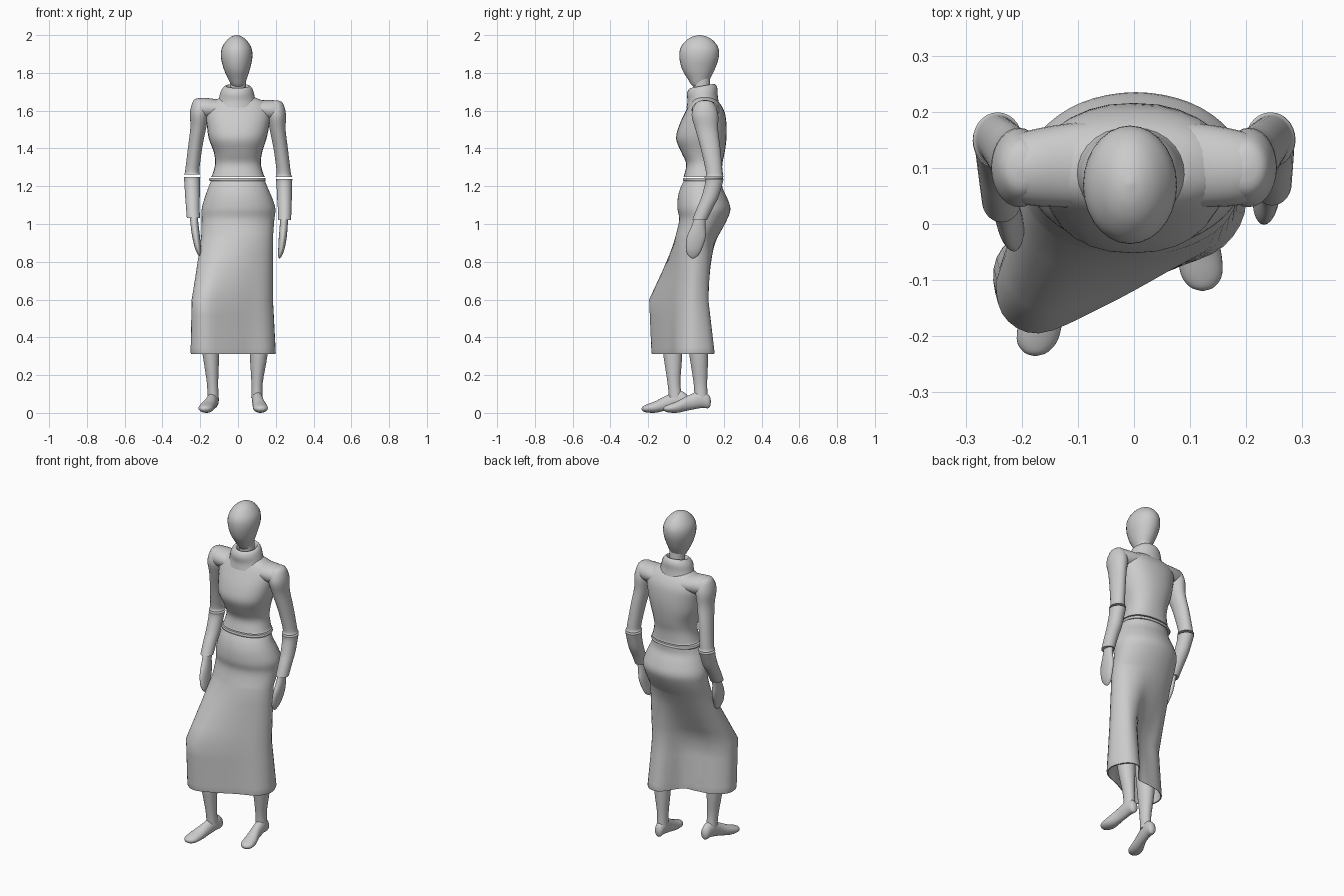
import bpy, bmesh, math
from mathutils import Vector


def catmull(p, closed=False, steps=4):
    """Smooth a list of vectors by passing a curve through them."""
    n, out = len(p), []
    get = (lambda i: p[i % n]) if closed else (lambda i: p[max(0, min(n - 1, i))])
    for i in range(n if closed else n - 1):
        a, b, c, d = (get(i + k) for k in (-1, 0, 1, 2))
        for s in range(steps):
            t = s / steps
            out.append(0.5 * (2 * b + (c - a) * t + (2 * a - 5 * b + 4 * c - d) * t * t
                              + (3 * b - a - 3 * c + d) * t ** 3))
    if not closed:
        out.append(p[-1])
    return out


def skin(name, loops, angle=50, cap_end=True):
    """Bridge loops of points into one smooth shaded object."""
    bm = bmesh.new()
    vs = [[bm.verts.new(c) for c in lp] for lp in loops]
    n = len(vs[0])
    for a, b in zip(vs, vs[1:]):
        for i in range(n):
            bm.faces.new((a[i], a[(i + 1) % n], b[(i + 1) % n], b[i]))
    bm.faces.new(vs[0])
    if cap_end:
        bm.faces.new(vs[-1])
    bmesh.ops.recalc_face_normals(bm, faces=bm.faces)
    me = bpy.data.meshes.new(name)
    bm.to_mesh(me)
    bm.free()
    ob = bpy.data.objects.new(name, me)
    bpy.context.collection.objects.link(ob)
    bpy.ops.object.select_all(action='DESELECT')
    ob.select_set(True)
    bpy.context.view_layer.objects.active = ob
    bpy.ops.object.shade_smooth_by_angle(angle=math.radians(angle))
    return ob


def oval(x, y, z, a, b, axis='z', n=28, power=2.0, start=0.0):
    pts = []
    for i in range(n):
        t = start + 2 * math.pi * i / n
        c, s = math.cos(t), math.sin(t)
        u = a * math.copysign(abs(c) ** (2 / power), c)
        v = b * math.copysign(abs(s) ** (2 / power), s)
        pts.append(Vector({'z': (x + u, y + v, z), 'y': (x + u, y, z + v),
                           'x': (x, y + u, z + v)}[axis]))
    return pts


def loft(name, rings, axis='z', power=2.0, tilt=0.0):
    rings = catmull([Vector(r) for r in rings])
    loops = [oval(*r[:3], max(r[3], .001), max(r[4], .001), axis, 28, power) for r in rings]
    for lp in loops:
        for p in lp:
            p.z += tilt * (p.y - .085)
    return skin(name, loops)


# Head, neck and rolled collar
loft("head", [(0, .07, 1.715, .004, .004), (0, .07, 1.73, .03, .035), (-.003, .068, 1.77, .05, .06),
              (-.006, .066, 1.82, .069, .087), (-.007, .069, 1.88, .083, .104),
              (-.007, .071, 1.93, .079, .101), (-.007, .072, 1.97, .055, .073),
              (-.007, .072, 1.992, .028, .038), (-.007, .072, 2.0, .003, .003)])
loft("neck", [(0, .085, 1.62, .045, .045), (0, .085, 1.70, .043, .045), (0, .08, 1.79, .042, .045)])
loft("collar", [(-.005, .088, 1.63, .11, .085), (-.005, .088, 1.665, .096, .08),
                (-.005, .086, 1.70, .087, .081), (-.003, .085, 1.722, .075, .073),
                (-.002, .085, 1.73, .06, .058), (0, .085, 1.70, .05, .048)], tilt=.18)

# Upper body
loft("torso", [(0, .09, 1.25, .142, .103), (0, .091, 1.262, .135, .1), (0, .097, 1.32, .121, .096),
               (0, .09, 1.38, .128, .115), (-.002, .081, 1.45, .152, .133),
               (0, .089, 1.52, .165, .126), (0, .1, 1.59, .172, .105),
               (0, .1, 1.64, .15, .078), (0, .095, 1.67, .09, .05)], power=2.3)
loft("shoulders", [(-.245, .1, 1.605, .01, .01), (-.235, .1, 1.61, .045, .038),
                   (-.19, .1, 1.613, .066, .055), (-.1, .105, 1.61, .076, .05),
                   (0, .105, 1.61, .08, .05), (.1, .105, 1.605, .076, .05),
                   (.19, .1, 1.602, .066, .053), (.235, .1, 1.6, .045, .036),
                   (.245, .1, 1.595, .01, .01)], axis='x')
loft("waistband", [(-.003, .09, 1.228, .147, .104), (-.003, .09, 1.236, .15, .107),
                   (-.003, .09, 1.243, .147, .104)], power=2.3)

# Arms: the left one reaches a little further forward
upper = [(.2, .1, 1.655, .004, .004), (.2, .1, 1.642, .036, .045), (.204, .1, 1.58, .05, .07),
         (.21, .11, 1.5, .042, .06), (.226, .13, 1.4, .038, .052), (.239, .146, 1.3, .037, .045),
         (.243, .15, 1.262, .038, .044), (.243, .15, 1.25, .044, .049)]
lower = [(.244, .15, 1.238, .044, .049), (.245, .146, 1.21, .041, .046),
         (.246, .126, 1.14, .039, .045), (.247, .098, 1.08, .036, .042), (.246, .072, 1.02, .035, .039)]
hand = [(.244, .075, 1.04, .022, .03), (.242, .066, .99, .021, .036), (.237, .054, .93, .021, .05),
        (.23, .042, .87, .017, .043), (.223, .038, .835, .011, .028), (.22, .037, .818, .003, .006)]
for side, s in (("right", 1), ("left", -1)):
    for part, rings in (("upper_sleeve", upper), ("lower_sleeve", lower), ("hand", hand)):
        pose = []
        for x, y, z, a, b in rings:
            if s < 0:
                k = max(0, min(1.6, (1.25 - z) / .23))
                x, y, z = -x + .01 * k, y - .03 * k, z + .012
            pose.append((x, y, z, a, b))
        loft(side + "_" + part, pose)

# Skirt: oval hips blending into a wrap around the two legs, pinched at the back
hips = [(0, .09, 1.23, .142, .101), (0, .082, 1.19, .158, .112), (.002, .087, 1.14, .178, .13),
        (.003, .095, 1.08, .195, .14), (0, .09, 1.02, .192, .126), (-.005, .055, .93, .19, .112)]
rows = [oval(*h, n=12, start=math.radians(-120)) for h in hips]
cols = [catmull([r[i] for r in rows]) for i in range(12)]
rows = [list(r) for r in zip(*cols)]
knee = [(-.17, -.195), (-.06, -.15), (.06, -.085), (.15, -.03), (.185, .04), (.14, .113),
        (.07, .105), (.0, .03), (-.09, -.005), (-.18, -.02), (-.24, -.08), (-.235, -.16)]
hem = [(-.17, -.183), (-.06, -.145), (.06, -.085), (.16, -.04), (.2, .04), (.16, .135),
       (.08, .142), (.0, .035), (-.08, .02), (-.18, .0), (-.245, -.06), (-.24, -.14)]
knee = [Vector((x, y, .6)) for x, y in knee]
hem = [Vector((x, y, .32)) for x, y in hem]
mid = Vector((-.03, -.02, 0))


def inset(ring, f, z):
    return [Vector((mid.x + (p.x - mid.x) * f, mid.y + (p.y - mid.y) * f, z)) for p in ring]


hip = rows[-1]
rows += [[a.lerp(b, t) for a, b in zip(hip, knee)] for t in (.25, .5, .75)]
rows += [knee] + [[a.lerp(b, t) for a, b in zip(knee, hem)] for t in (.3, .6, .9)]
rows += [hem, inset(hem, .985, .311), inset(hem, .95, .311), inset(hem, .94, .36), inset(knee, .93, .56)]
skin("skirt", [catmull(r, closed=True) for r in rows], angle=35)

# Legs and feet
loft("left_leg", [(-.16, -.1, .58, .06, .06), (-.15, -.08, .42, .052, .055),
                  (-.143, -.07, .3, .043, .049), (-.135, -.064, .16, .03, .034),
                  (-.132, -.055, .08, .03, .035)])
loft("right_leg", [(.115, .045, .58, .055, .055), (.112, .06, .42, .052, .053),
                   (.109, .068, .3, .046, .049), (.101, .076, .16, .03, .036),
                   (.1, .08, .08, .03, .035)])
foot = [(0, .016, .06, .003, .003), (0, .006, .06, .022, .034), (-.004, -.035, .072, .029, .046),
        (-.016, -.1, .054, .03, .04), (-.036, -.16, .032, .038, .031),
        (-.045, -.205, .024, .037, .022), (-.048, -.228, .022, .022, .013),
        (-.049, -.235, .022, .003, .003)]
loft("left_foot", [(x - .127, y, z, a, b) for x, y, z, a, b in foot], axis='y')
loft("right_foot", [(.1 - x * .45, y + .116, z, a, b) for x, y, z, a, b in foot], axis='y')
